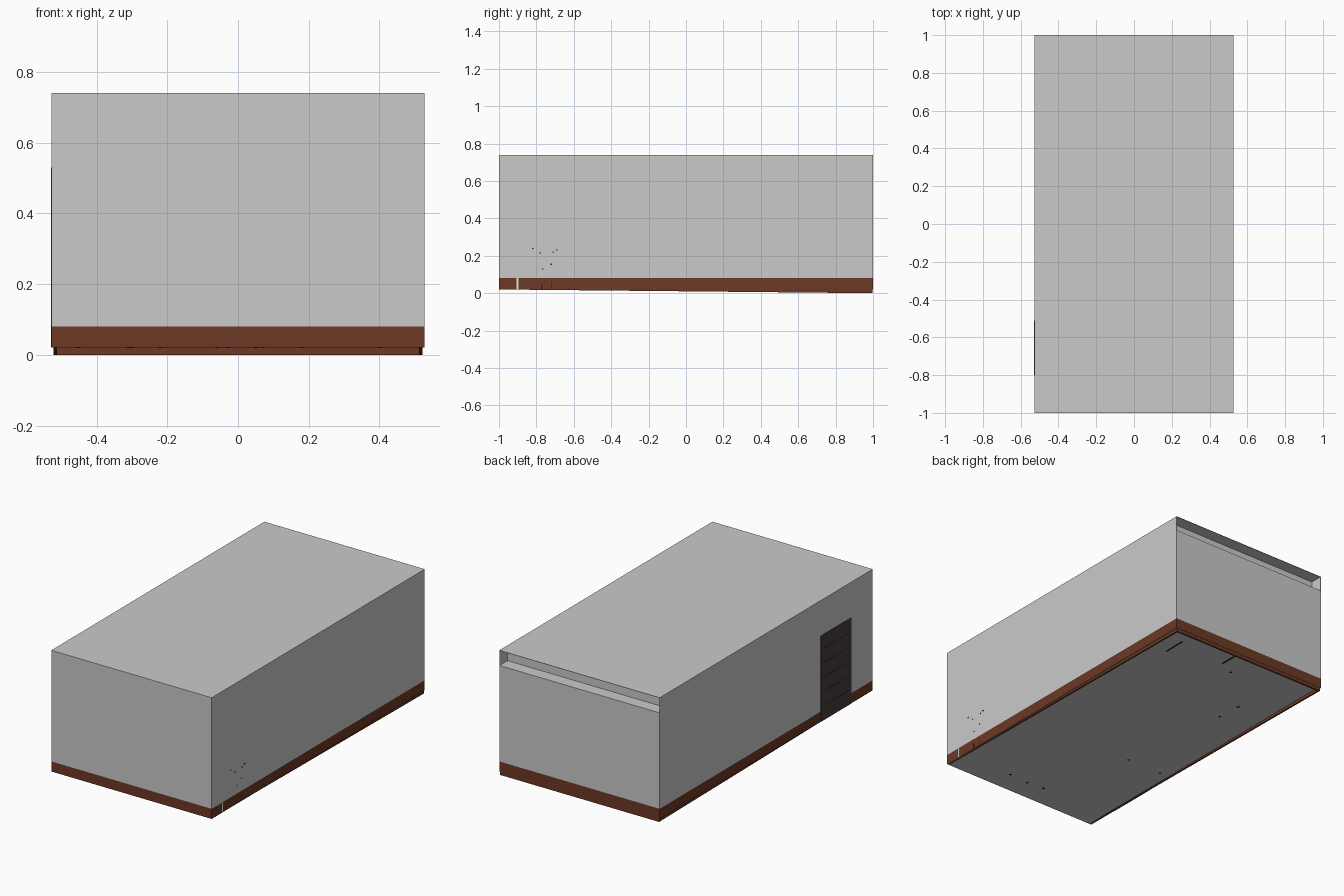
import bpy, bmesh

if "Cube" in bpy.data.objects:
    bpy.data.objects.remove(bpy.data.objects["Cube"])

HX, HY, TOP = 0.527, 1.0, 0.74
BASE_Z, BAND_Z = 0.02, 0.08


def material(name, r, g, b):
    m = bpy.data.materials.new(name)
    m.diffuse_color = (r, g, b, 1)
    m.use_nodes = True
    m.node_tree.nodes["Principled BSDF"].inputs["Base Color"].default_value = m.diffuse_color
    return m


GREY = material("wall_grey", 0.59, 0.59, 0.59)
BROWN = material("skirting_brown", 0.15, 0.041, 0.018)
DARK = material("door_dark_brown", 0.065, 0.042, 0.045)
BLACK = material("near_black", 0.012, 0.012, 0.012)
WHITE = material("trim_white", 0.85, 0.85, 0.85)


def add(name, bm, *mats):
    bmesh.ops.recalc_face_normals(bm, faces=bm.faces)
    me = bpy.data.meshes.new(name)
    bm.to_mesh(me)
    bm.free()
    for m in mats:
        me.materials.append(m)
    ob = bpy.data.objects.new(name, me)
    bpy.context.collection.objects.link(ob)
    return ob


def box(name, x0, x1, y0, y1, z0, z1, *mats):
    bm = bmesh.new()
    bmesh.ops.create_cube(bm, size=1)
    for v in bm.verts:
        v.co = (x1 if v.co.x > 0 else x0,
                y1 if v.co.y > 0 else y0,
                z1 if v.co.z > 0 else z0)
    return add(name, bm, *mats)


def prism(name, profile, x0, x1, mat):
    """Extrude a (y, z) profile along x."""
    bm = bmesh.new()
    f = bm.faces.new([bm.verts.new((x0, y, z)) for y, z in profile])
    ext = bmesh.ops.extrude_face_region(bm, geom=[f])["geom"]
    for v in ext:
        if isinstance(v, bmesh.types.BMVert):
            v.co.x = x1
    return add(name, bm, mat)


# Main walls and roof, with a long slot under the roof at the back
prism("walls_and_roof",
      [(-HY, BAND_Z), (HY, BAND_Z), (HY, 0.65), (HY - 0.075, 0.65),
       (HY - 0.075, TOP - 0.002), (HY, TOP - 0.002), (HY, TOP), (-HY, TOP)],
      -HX, HX, GREY)
for side, s in (("left", -1), ("right", 1)):
    xs = sorted((s * HX, s * (HX - 0.002)))
    box(side + "_slot_end", *xs, HY - 0.075, HY, 0.65, TOP - 0.002, GREY)

# Skirting band; its underside is the grey floor
band = box("skirting_band", -HX, HX, -HY, HY, BASE_Z, BAND_Z, BROWN, GREY)
for p in band.data.polygons:
    p.material_index = 1 if p.normal.z < -0.5 else 0

# Tilted skirting lips that drop below the floor toward the back
for side, s in (("left", -1), ("right", 1)):
    prism(side + "_skirting_lip",
          [(-0.99, BASE_Z), (0.998, BASE_Z), (0.998, 0.0)],
          s * 0.512, s * 0.522, BROWN)
box("back_skirting_lip", -0.522, 0.522, 0.988, 0.998, 0.0, BASE_Z, BROWN)

# Door with horizontal panel grooves on the left wall
box("door", -HX - 0.002, -HX + 0.002, -0.80, -0.51, BASE_Z, 0.53, DARK)
for i in range(1, 6):
    z = BASE_Z + i * 0.085
    box("door_groove", -HX - 0.0025, -HX, -0.78, -0.53, z, z + 0.003, BLACK)

# Small details poking through the right wall
box("white_strip", HX, HX + 0.001, -0.905, -0.895, BASE_Z, BAND_Z, WHITE)
for y, h in ((-0.77, 0.05), (-0.72, 0.06)):
    box("table_leg_trace", HX, HX + 0.001, y - 0.002, y + 0.002, BASE_Z, h, BLACK)
for y, z in ((-0.82, 0.24), (-0.78, 0.215), (-0.765, 0.13),
             (-0.72, 0.155), (-0.71, 0.22), (-0.69, 0.23)):
    box("table_trace", HX, HX + 0.001, y - 0.004, y + 0.004,
        z - 0.003, z + 0.003, BLACK)

# Furniture feet showing through the floor
feet = [(0.40, 0.83, 0.07), (0.07, 0.92, 0.065), (-0.03, 0.81, 0.008),
        (-0.31, 0.54, 0.008), (-0.30, 0.39, 0.008), (-0.22, -0.31, 0.006),
        (-0.45, -0.31, 0.006), (0.05, -0.87, 0.008), (-0.06, -0.86, 0.008),
        (0.18, -0.86, 0.008)]
for x, y, l in feet:
    box("furniture_foot", x - 0.005, x + 0.005, y - l, y + l,
        BASE_Z - 0.001, BASE_Z, BLACK)
